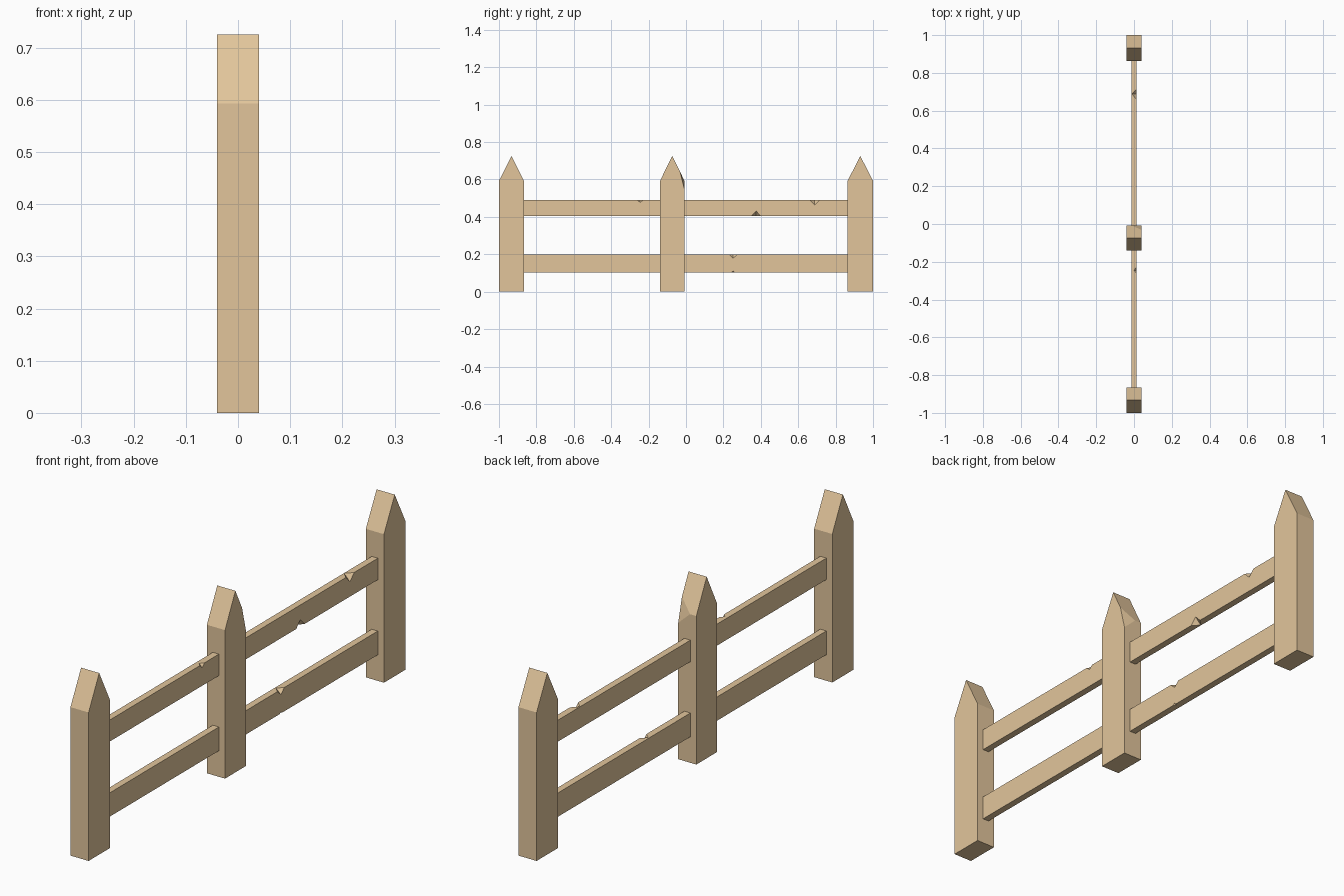
import bpy, bmesh
from mathutils import Vector

if "Cube" in bpy.data.objects:
    bpy.data.objects.remove(bpy.data.objects["Cube"])

wood = bpy.data.materials.new("wood")
wood.diffuse_color = (0.76, 0.56, 0.33, 1)
wood.use_nodes = True
wood.node_tree.nodes["Principled BSDF"].inputs["Base Color"].default_value = wood.diffuse_color


def make_object(name, bm):
    bmesh.ops.recalc_face_normals(bm, faces=bm.faces)
    mesh = bpy.data.meshes.new(name)
    bm.to_mesh(mesh)
    bm.free()
    mesh.materials.append(wood)
    ob = bpy.data.objects.new(name, mesh)
    bpy.context.collection.objects.link(ob)
    return ob


def post(name, y0, y1, chip=None):
    # Pointed profile in the YZ plane, extruded along X
    bm = bmesh.new()
    profile = [(y0, 0), (y1, 0), (y1, 0.593), ((y0 + y1) / 2, 0.725), (y0, 0.593)]
    face = bm.faces.new([bm.verts.new((-0.04, y, z)) for y, z in profile])
    ext = bmesh.ops.extrude_face_region(bm, geom=[face])
    verts = [g for g in ext["geom"] if isinstance(g, bmesh.types.BMVert)]
    bmesh.ops.translate(bm, verts=verts, vec=(0.08, 0, 0))
    # Shave off one corner with a plane through three points
    if chip:
        a, b, c = map(Vector, chip)
        n = (b - a).cross(c - a)
        if n.x < 0:
            n = -n
        cut = bmesh.ops.bisect_plane(bm, geom=bm.verts[:] + bm.edges[:] + bm.faces[:],
                                     plane_co=a, plane_no=n, clear_outer=True)
        edges = [g for g in cut["geom_cut"] if isinstance(g, bmesh.types.BMEdge)]
        bmesh.ops.holes_fill(bm, edges=edges)
    return make_object(name, bm)


X0, X1 = -0.014, 0.013


def rail(name, y0, y1, z0, z1, chips=()):
    bm = bmesh.new()
    bmesh.ops.create_cube(bm, size=1)
    for v in bm.verts:
        v.co = (X1 if v.co.x > 0 else X0, y1 if v.co.y > 0 else y0,
                z1 if v.co.z > 0 else z0)
    ob = make_object(name, bm)
    # Small splinter notches on the +X edges: (y, half width, depth up/down, depth in)
    for y, w, d, inward, top in chips:
        z, s = (z1, -1) if top else (z0, 1)
        a, b = Vector((X1, y - w, z)), Vector((X1, y + w, z))
        c, e = Vector((X1, y, z + s * d)), Vector((X1 - inward, y, z))
        m = (c + e) / 2
        cutter_bm = bmesh.new()
        p = [cutter_bm.verts.new(q) for q in (2 * a - m, 2 * b - m, 2 * c - e, 2 * e - c)]
        for i, j, k in ((0, 1, 2), (0, 1, 3), (0, 2, 3), (1, 2, 3)):
            cutter_bm.faces.new((p[i], p[j], p[k]))
        cutter = make_object("chip_cutter", cutter_bm)
        cutter.hide_render = True
        mod = ob.modifiers.new("chip", "BOOLEAN")
        mod.operation = "DIFFERENCE"
        mod.solver = "EXACT"
        mod.object = cutter
        bpy.context.view_layer.objects.active = ob
        bpy.ops.object.modifier_apply(modifier=mod.name)
        bpy.data.objects.remove(cutter)
    return ob


# Three pointed posts, the middle one chipped at its shoulder
post("front_post", -1.0, -0.866)
post("middle_post", -0.139, -0.008,
     chip=[(0.04, -0.031, 0.638), (0.04, -0.008, 0.545), (-0.012, -0.008, 0.593)])
post("back_post", 0.864, 1.0)

# Two rails in each bay
rail("front_upper_rail", -0.88, -0.12, 0.404, 0.49, [(-0.245, 0.016, 0.013, 0.013, True)])
rail("front_lower_rail", -0.88, -0.12, 0.104, 0.199)
rail("back_upper_rail", -0.02, 0.88, 0.404, 0.49,
     [(0.688, 0.026, 0.027, 0.026, True), (0.375, 0.026, 0.027, 0.025, False)])
rail("back_lower_rail", -0.02, 0.88, 0.104, 0.199,
     [(0.252, 0.022, 0.02, 0.022, True), (0.252, 0.008, 0.007, 0.008, False)])
